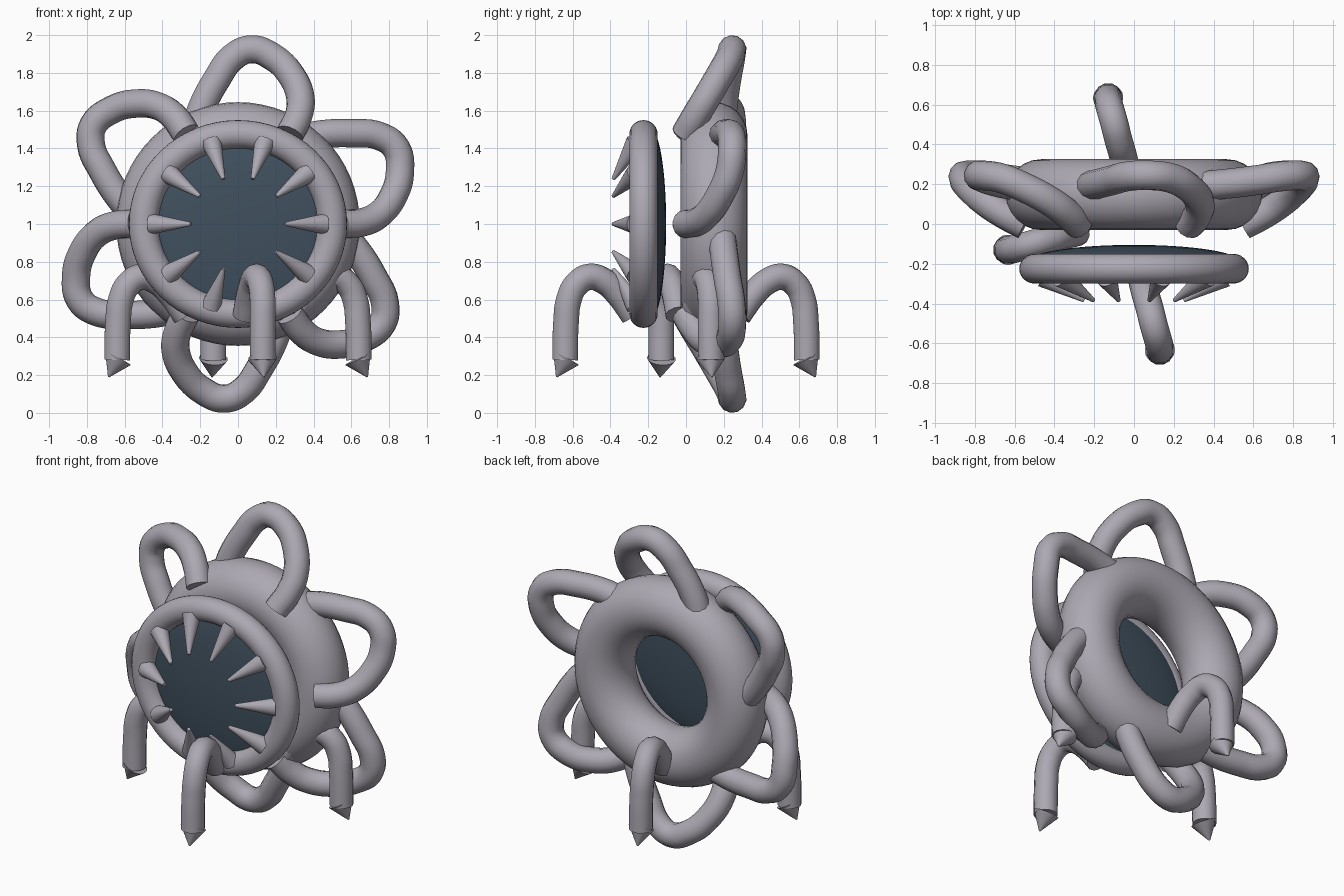
import bpy, math
from mathutils import Vector, Matrix

if "Cube" in bpy.data.objects:
    bpy.data.objects.remove(bpy.data.objects["Cube"])

CENTRE = Vector((0, 0, 1.0))


def material(name, rgb):
    m = bpy.data.materials.new(name)
    m.diffuse_color = (*rgb, 1)
    m.use_nodes = True
    m.node_tree.nodes["Principled BSDF"].inputs["Base Color"].default_value = m.diffuse_color
    return m


GREY = material("lilac_grey", (0.42, 0.395, 0.45))
DARK = material("dark_slate", (0.052, 0.082, 0.115))


def finish(obj, name, mat):
    obj.name = name
    obj.data.materials.clear()
    obj.data.materials.append(mat)
    bpy.ops.object.select_all(action='DESELECT')
    obj.select_set(True)
    bpy.context.view_layer.objects.active = obj
    bpy.ops.object.shade_smooth_by_angle(angle=math.radians(40))
    return obj


def ring(name, y, major, minor, stretch=1.0):
    bpy.ops.mesh.primitive_torus_add(
        location=(0, y, 1.0), rotation=(math.pi / 2, 0, 0),
        major_radius=major, minor_radius=minor,
        major_segments=64, minor_segments=24)
    obj = bpy.context.object
    obj.scale = (stretch, 1, 1)
    return finish(obj, name, GREY)


def tube(name, points, radius):
    curve = bpy.data.curves.new(name, 'CURVE')
    curve.dimensions = '3D'
    curve.bevel_depth = radius
    curve.bevel_resolution = 4
    curve.resolution_u = 6
    curve.use_fill_caps = True
    spline = curve.splines.new('BEZIER')
    spline.bezier_points.add(len(points) - 1)
    for bp, p in zip(spline.bezier_points, points):
        bp.co = p
        bp.handle_left_type = bp.handle_right_type = 'AUTO'
    obj = bpy.data.objects.new(name, curve)
    bpy.context.collection.objects.link(obj)
    bpy.ops.object.select_all(action='DESELECT')
    obj.select_set(True)
    bpy.context.view_layer.objects.active = obj
    bpy.ops.object.convert(target='MESH')
    return finish(bpy.context.object, name, GREY)


def cone(name, base, tip, r_base, r_tip):
    base, tip = Vector(base), Vector(tip)
    axis = tip - base
    bpy.ops.mesh.primitive_cone_add(
        vertices=24, radius1=r_base, radius2=r_tip, depth=axis.length,
        location=(base + tip) / 2,
        rotation=axis.to_track_quat('Z', 'Y').to_euler())
    return finish(bpy.context.object, name, GREY)


# Thick body ring and thinner mouth ring in front of it
ring("body_ring", 0.148, 0.467, 0.178)
ring("mouth_ring", -0.225, 0.475, 0.075, 1.05)

# Flattened dark disc filling the mouth ring
bpy.ops.mesh.primitive_uv_sphere_add(
    segments=48, ring_count=24, radius=1, location=(0, -0.185, 1.0),
    rotation=(math.pi / 2, 0, 0))
bpy.context.object.scale = (0.525, 0.5, 0.08)
finish(bpy.context.object, "mouth_disc", DARK)

# Ten teeth leaning inward and forward
for i in range(10):
    a = math.radians(36 * i)
    out = Vector((math.cos(a), 0, math.sin(a)))
    cone(f"tooth_{i + 1}", CENTRE + out * 0.455 + Vector((0, -0.265, 0)),
         CENTRE + out * 0.25 + Vector((0, -0.385, 0)), 0.055, 0.01)

# Six looping arms around the body ring
LOOP = [(-0.23, 0.19, 0.50), (-0.19, 0.20, 0.62), (-0.11, 0.22, 0.77),
        (-0.03, 0.24, 0.88), (0.07, 0.245, 0.925), (0.19, 0.23, 0.88),
        (0.28, 0.18, 0.79), (0.33, 0.11, 0.67), (0.32, 0.05, 0.57),
        (0.275, -0.005, 0.475)]
for i in range(6):
    turn = Matrix.Rotation(math.radians(60 * i), 3, 'Y')
    tube(f"loop_arm_{i + 1}", [CENTRE + turn @ Vector(p) for p in LOOP], 0.075)

# Four hooked legs with pointed feet
LEG = [(0.04, -0.28, 0.52), (0.06, -0.36, 0.63), (0.08, -0.43, 0.695),
       (0.10, -0.51, 0.72), (0.12, -0.58, 0.68), (0.13, -0.62, 0.60),
       (0.13, -0.635, 0.48), (0.13, -0.64, 0.28)]
for i, side in enumerate(("front", "right", "back", "left")):
    turn = Matrix.Rotation(math.radians(90 * i), 3, 'Z')
    tube(f"{side}_leg", [turn @ Vector(p) for p in LEG], 0.07)
    cone(f"{side}_foot", turn @ Vector((0.13, -0.635, 0.288)),
         turn @ Vector((0.137, -0.685, 0.19)), 0.076, 0.004)
